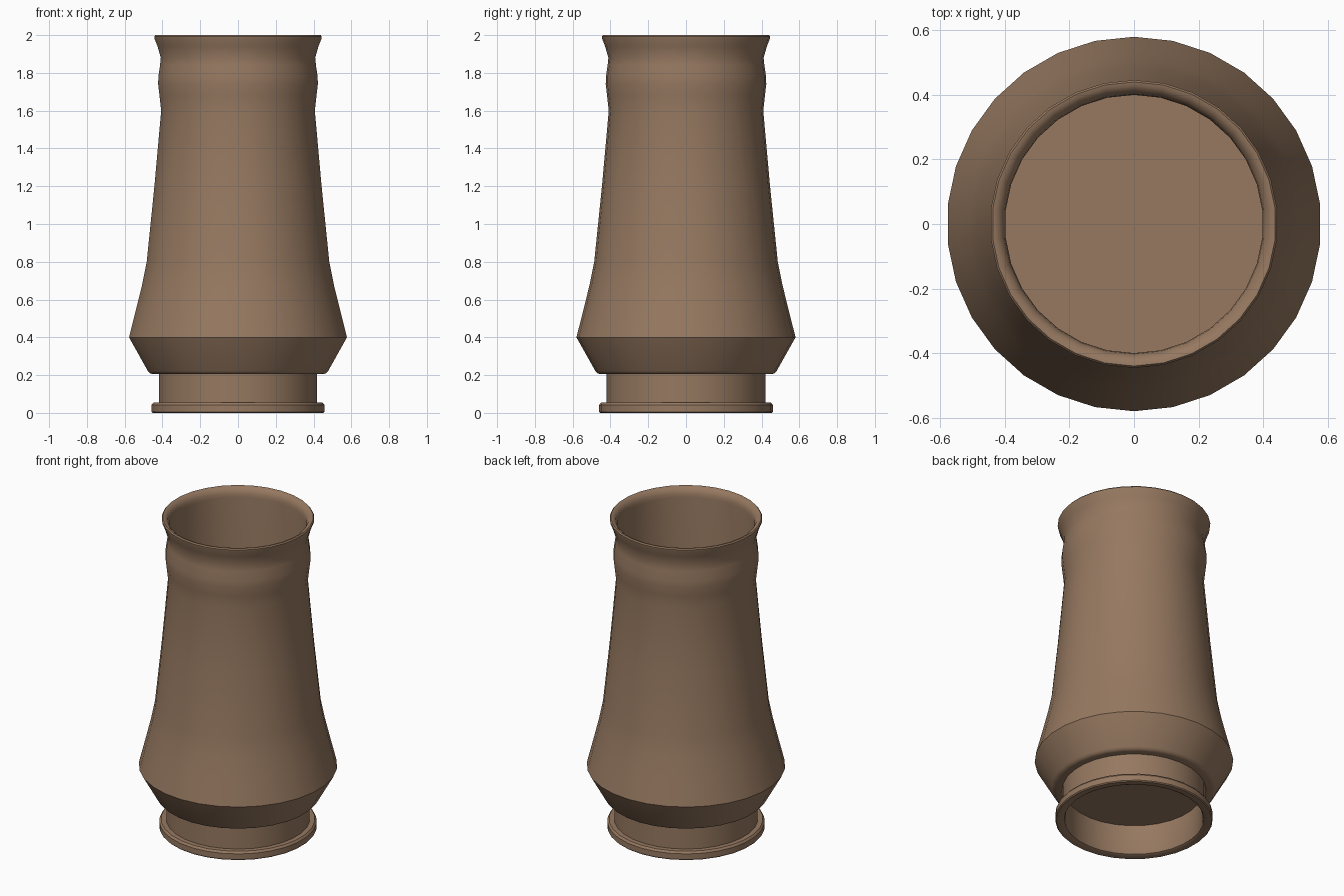
import bpy, bmesh, math

if "Cube" in bpy.data.objects:
    bpy.data.objects.remove(bpy.data.objects["Cube"])

SIDES = 30

clay = bpy.data.materials.new("brown_clay")
clay.diffuse_color = (0.305, 0.190, 0.118, 1.0)
clay.use_nodes = True
clay.node_tree.nodes["Principled BSDF"].inputs["Base Color"].default_value = clay.diffuse_color


def lathe(name, profile, closed=False):
    """Revolve (radius, height) points around z; radius 0 makes a pole."""
    bm = bmesh.new()
    rings = []
    for r, z in profile:
        if r == 0:
            rings.append([bm.verts.new((0, 0, z))] * SIDES)
            continue
        ring = []
        for i in range(SIDES):
            a = math.pi / 2 + 2 * math.pi * i / SIDES
            ring.append(bm.verts.new((r * math.cos(a), r * math.sin(a), z)))
        rings.append(ring)
    pairs = list(zip(rings, rings[1:]))
    if closed:
        pairs.append((rings[-1], rings[0]))
    for low, high in pairs:
        for i in range(SIDES):
            j = (i + 1) % SIDES
            corners = [low[i], low[j], high[j], high[i]]
            bm.faces.new(list(dict.fromkeys(corners)))
    bmesh.ops.recalc_face_normals(bm, faces=bm.faces)
    mesh = bpy.data.meshes.new(name)
    bm.to_mesh(mesh)
    bm.free()
    mesh.materials.append(clay)
    obj = bpy.data.objects.new(name, mesh)
    bpy.context.collection.objects.link(obj)
    bpy.ops.object.select_all(action='DESELECT')
    obj.select_set(True)
    bpy.context.view_layer.objects.active = obj
    bpy.ops.object.shade_smooth_by_angle(angle=math.radians(32))
    return obj


# Main body: flared skirt, tapering wall, swollen collar, rolled lip, inner wall
lathe("vase_body", [
    (0.40, 0.205), (0.455, 0.205), (0.470, 0.210), (0.480, 0.222),
    (0.580, 0.40), (0.542, 0.55), (0.510, 0.68), (0.486, 0.80),
    (0.445, 1.20), (0.409, 1.60), (0.418, 1.68), (0.425, 1.74),
    (0.424, 1.78), (0.415, 1.84), (0.411, 1.88), (0.428, 1.94),
    (0.444, 1.98), (0.446, 1.993), (0.440, 2.0), (0.428, 1.998),
    (0.412, 1.985), (0.403, 1.965), (0.400, 1.94),
], closed=True)

# Hollow foot with a bevelled ring at the ground
lathe("foot_ring", [
    (0.402, 0.206), (0.420, 0.206), (0.420, 0.055), (0.450, 0.055),
    (0.460, 0.042), (0.460, 0.006), (0.454, 0.0), (0.420, 0.0),
    (0.408, 0.006), (0.402, 0.02),
], closed=True)

# Floor between the vessel and the hollow foot
lathe("vase_floor", [(0, 0.195), (0.404, 0.195), (0.404, 0.21), (0, 0.21)])
